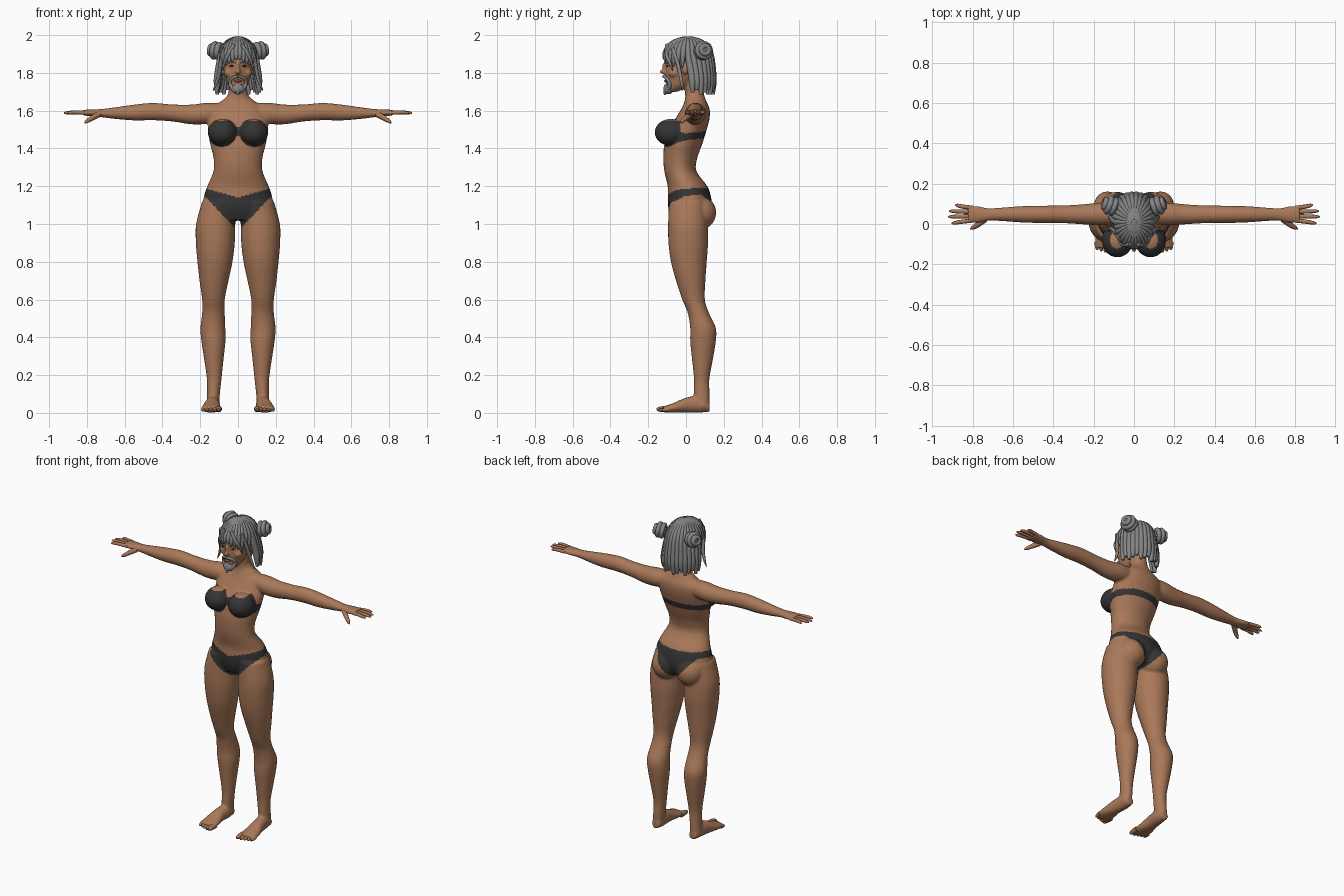
import bpy, bmesh, math
from mathutils import Vector, Matrix

cube = bpy.data.objects.get("Cube")
if cube:
    bpy.data.objects.remove(cube)


def material(name, r, g, b):
    m = bpy.data.materials.new(name)
    m.use_nodes = True
    m.diffuse_color = (r, g, b, 1)
    bsdf = next(n for n in m.node_tree.nodes if n.type == 'BSDF_PRINCIPLED')
    bsdf.inputs["Base Color"].default_value = (r, g, b, 1)
    bsdf.inputs["Roughness"].default_value = 0.7
    return m


SKIN = material("warm brown skin", .40, .19, .10)
CLOTH = material("charcoal cloth", .035, .035, .036)
HAIR = material("grey hair", .23, .235, .23)
LIPS = material("muted red lips", .25, .08, .06)
EYES = material("dark eyes", .03, .02, .015)


def add_object(name, mesh, *mats):
    ob = bpy.data.objects.new(name, mesh)
    bpy.context.scene.collection.objects.link(ob)
    mesh.materials.clear()
    for m in mats:
        mesh.materials.append(m)
    return ob


def finish(name, bm, *mats):
    bmesh.ops.recalc_face_normals(bm, faces=bm.faces)
    mesh = bpy.data.meshes.new(name)
    bm.to_mesh(mesh)
    bm.free()
    mesh.shade_smooth()
    return add_object(name, mesh, *mats)


def bake(ob, *mats):
    """Replace an object by a plain mesh with its modifiers applied."""
    name = ob.name
    dg = bpy.context.evaluated_depsgraph_get()
    mesh = bpy.data.meshes.new_from_object(ob.evaluated_get(dg))
    bpy.data.objects.remove(ob)
    mesh.shade_smooth()
    return add_object(name, mesh, *mats)


def loft(bm, axis, rings, side=1, steps=4, sides=28):
    """Closed smooth skin through elliptical rings: position, centre a, b, radius a, b."""
    rings = [Vector(r) for r in rings]
    path = []
    for i in range(len(rings) - 1):
        p, q = rings[i], rings[i + 1]
        o, n = rings[max(i - 1, 0)], rings[min(i + 2, len(rings) - 1)]
        for k in range(steps):
            t = k / steps
            path.append(p + (q - o) * t * .5 + (o * 2 - p * 5 + q * 4 - n) * t * t * .5
                        + (p * 3 - o - q * 3 + n) * t ** 3 * .5)
    path.append(rings[-1])
    loops = []
    for t, a, b, ra, rb in path:
        loop = []
        for k in range(sides):
            ang = math.tau * k / sides
            co = [a + ra * math.cos(ang), b + rb * math.sin(ang)]
            co.insert(axis, t)
            loop.append(bm.verts.new((co[0] * side, co[1], co[2])))
        loops.append(loop)
    for lo, hi in zip(loops, loops[1:]):
        for k in range(sides):
            j = (k + 1) % sides
            bm.faces.new((lo[k], lo[j], hi[j], hi[k]))
    bm.faces.new(loops[0][::-1])
    bm.faces.new(loops[-1])


def ball(bm, centre, radii, seg=28):
    mat = Matrix.Translation(centre) @ Matrix.Diagonal((*radii, 1))
    bmesh.ops.create_uvsphere(bm, u_segments=seg, v_segments=seg // 2, radius=1, matrix=mat)


def tubes(name, strands, mat, cyclic=False):
    """Tapered tubes; every point is x, y, z, radius."""
    cu = bpy.data.curves.new(name, 'CURVE')
    cu.dimensions = '3D'
    cu.bevel_depth, cu.bevel_resolution = 1, 2
    cu.resolution_u, cu.use_fill_caps = 5, True
    for pts in strands:
        sp = cu.splines.new('NURBS')
        sp.points.add(len(pts) - 1)
        for p, (x, y, z, r) in zip(sp.points, pts):
            p.co, p.radius = (x, y, z, 1), r
        sp.order_u = min(3, len(pts))
        sp.use_endpoint_u, sp.use_cyclic_u = not cyclic, cyclic
    ob = bpy.data.objects.new(name, cu)
    bpy.context.scene.collection.objects.link(ob)
    return bake(ob, mat)


def flip(pts, s):
    return [(x * s, y, z, r) for x, y, z, r in pts]


# Body: torso, head, limbs fused into one skin
bm = bmesh.new()
torso = [(1.02, .02, .12, .09), (1.08, .022, .175, .115), (1.14, .018, .182, .115),
         (1.2, .008, .163, .105), (1.28, -.03, .13, .085), (1.35, -.03, .13, .09),
         (1.42, -.015, .147, .1), (1.5, .01, .16, .1), (1.56, .035, .158, .09),
         (1.61, .05, .145, .075), (1.65, .05, .09, .058), (1.69, .045, .052, .05),
         (1.78, .03, .05, .05)]
loft(bm, 2, [(z, 0, y, a, b) for z, y, a, b in torso])
head = [(1.7, -.07, .025, .025), (1.73, -.047, .05, .058), (1.78, -.025, .066, .085),
        (1.83, -.01, .075, .1), (1.88, 0, .08, .11), (1.93, .005, .074, .1), (1.965, .005, .045, .065)]
loft(bm, 2, [(z, 0, y, a, b) for z, y, a, b in head])
ball(bm, (0, -.122, 1.806), (.014, .018, .013))
ball(bm, (0, -.112, 1.83), (.009, .015, .03))
leg = [(1.12, .1, .01, .09, .1), (1, .118, .01, .104, .105), (.9, .12, .012, .103, .105),
       (.8, .122, .015, .093, .095), (.7, .127, .025, .077, .078), (.6, .13, .04, .06, .06),
       (.53, .13, .065, .06, .056), (.45, .133, .09, .066, .068), (.38, .13, .09, .064, .068),
       (.28, .128, .087, .051, .055), (.18, .126, .083, .039, .041), (.1, .13, .083, .034, .042),
       (.03, .135, .085, .034, .04)]
foot = [(.125, .132, .03, .024, .024), (.07, .132, .045, .036, .044), (0, .138, .041, .04, .04),
        (-.06, .141, .028, .051, .027), (-.12, .141, .018, .053, .016)]
arm = [(.1, .05, 1.59, .05, .05), (.17, .05, 1.585, .056, .056), (.25, .048, 1.58, .05, .052),
       (.35, .048, 1.588, .044, .045), (.45, .048, 1.595, .043, .046), (.55, .048, 1.59, .041, .042),
       (.65, .048, 1.587, .034, .031), (.72, .047, 1.587, .031, .022), (.77, .047, 1.588, .041, .019),
       (.825, .049, 1.59, .042, .014)]
for s in (1, -1):
    loft(bm, 2, leg, s)
    loft(bm, 1, foot, s)
    loft(bm, 0, arm, s)
    ball(bm, (.085 * s, .073, 1.06), (.087, .087, .09))
    ball(bm, (.082 * s, -.08, 1.485), (.078, .086, .072))
    ball(bm, (.082 * s, 0, 1.82), (.012, .02, .03))
    ball(bm, (.05 * s, -.065, 1.8), (.025, .03, .025))
body = finish("body", bm, SKIN)
mod = body.modifiers.new("fuse", 'REMESH')
mod.mode, mod.voxel_size = 'VOXEL', .0065
mod = body.modifiers.new("soften", 'SMOOTH')
mod.factor, mod.iterations = .5, 6
body = bake(body, SKIN, CLOTH)


# Two-piece clothing, chosen by position on the skin
def is_cloth(p):
    x = abs(p.x)
    if x > .22:
        return False
    if p.y < .02:
        top, low = 1.14 + .28 * x, .975 + 1.05 * max(0, x - .012)
    else:
        top, low = 1.19, .985 + 1.2 * x
    if min(low, 1.155) < p.z < top:
        return True
    cup = math.hypot(x - .085, p.z - 1.485) < .077 and p.z < 1.547 and p.y < -.03
    bridge = x < .04 and p.y < 0 and 1.465 < p.z < 1.515
    sag = 1.462 + .1 * max(p.y, 0)
    band = abs(p.z - sag) < (.018 if p.y > 0 else .018 - .3 * p.y) and (x > .09 or p.y > 0)
    return cup or bridge or band


for poly in body.data.polygons:
    poly.material_index = int(is_cloth(poly.center))

# Fingers, thumbs and toes
digits, toes = [], []
for s in (1, -1):
    for base, tip, end in ((.018, .004, .905), (.039, .036, .922), (.06, .064, .917), (.08, .094, .888)):
        digits.append(flip([(.8, base, 1.588, .011), (.86, (base + tip) / 2, 1.592, .0105),
                            (end - .008, tip, 1.588, .009), (end, tip, 1.587, .003)], s))
    digits.append(flip([(.74, .025, 1.58, .017), (.775, -.005, 1.56, .014),
                        (.805, -.022, 1.54, .01), (.812, -.025, 1.535, .003)], s))
    for i in range(5):
        r = .017 if i == 0 else .0125
        x, y = .101 + .0205 * i, -.143 + .007 * i
        toes.append(flip([(x, -.09, .02, r), (x, y, r + .004, r), (x, y - .012, r, r * .4)], s))
tubes("fingers", digits, SKIN)
tubes("toes", toes, SKIN)

# Hair cap, open over the face
bm = bmesh.new()
ball(bm, (0, .01, 1.885), (.096, .13, .108), 40)
face = [v for v in bm.verts if (v.co.y < 0 and v.co.z < 1.88) or (v.co.y < .03 and v.co.z < 1.84)]
bmesh.ops.delete(bm, geom=face, context='VERTS')
cap = finish("hair_cap", bm, HAIR)
mod = cap.modifiers.new("thickness", 'SOLIDIFY')
mod.thickness = .012
bake(cap, HAIR)


# Hair strands from the crown: fringe in front, long curtain behind
strands = []
for i in range(30):
    a = math.tau * (i + .5) / 30 - math.pi
    sx, cy = math.sin(a), -math.cos(a)
    pts = [(.092 * math.sin(t) * sx, .01 + .125 * math.sin(t) * cy, 1.88 + .106 * math.cos(t), r)
           for t, r in ((.1, .009), (.5, .014), (1, .016), (1.45, .017))]
    if cy > -.1:
        end = 1.685 + .012 * (i % 3)
        pts += [(.105 * sx, .03 + .112 * cy, 1.8, .02), (.112 * sx, .035 + .11 * cy, 1.74, .019),
                (.112 * sx, .035 + .108 * cy, end, .009)]
    else:
        pts.append((.095 * sx, .005 + .123 * cy, 1.875 - .05 * abs(sx), .004))
    strands.append(pts)
for s in (1, -1):
    strands.append(flip([(.07, -.07, 1.93, .012), (.092, -.045, 1.86, .011),
                         (.1, -.03, 1.79, .01), (.118, -.02, 1.735, .008), (.132, -.02, 1.705, .002)], s))
    strands.append(flip([(.02, -.1, 1.95, .01), (.055, -.108, 1.895, .011),
                         (.077, -.08, 1.845, .008), (.08, -.07, 1.81, .002)], s))
tubes("hair_strands", strands, HAIR)

# Coiled buns
bm = bmesh.new()
coils = []
for s in (1, -1):
    centre = Vector((.117 * s, .092, 1.918))
    ball(bm, centre, (.037, .04, .04), 20)
    axis = Vector((s, .35, .15)).normalized()
    u = axis.cross(Vector((0, 0, 1))).normalized()
    v = axis.cross(u)
    for off, rad in ((-.016, .036), (.008, .037), (.028, .022)):
        coils.append([(*(centre + axis * off + (u * math.cos(k * math.tau / 10)
                      + v * math.sin(k * math.tau / 10)) * rad), .0145) for k in range(10)])
finish("bun_cores", bm, HAIR)
tubes("bun_coils", coils, HAIR, cyclic=True)

# Beard, moustache and brows
bm = bmesh.new()
ball(bm, (0, -.092, 1.715), (.034, .026, .028))
finish("goatee", bm, HAIR)
whiskers = [[(0, -.095, 1.73, .02), (0, -.11, 1.71, .016), (0, -.112, 1.682, .004)]]
brows = []
for s in (1, -1):
    whiskers.append(flip([(0, -.12, 1.782, .007), (.025, -.11, 1.778, .009), (.044, -.09, 1.758, .008),
                          (.04, -.083, 1.73, .012), (.015, -.098, 1.705, .014)], s))
    brows.append(flip([(.012, -.111, 1.853, .003), (.035, -.104, 1.86, .004), (.056, -.085, 1.855, .002)], s))
tubes("moustache", whiskers, HAIR)
tubes("eyebrows", brows, HAIR)

# Eyes and lips
bm = bmesh.new()
for s in (1, -1):
    ball(bm, (.031 * s, -.099, 1.837), (.014, .006, .005), 16)
finish("eyes", bm, EYES)
bm = bmesh.new()
ball(bm, (0, -.108, 1.757), (.021, .008, .007), 16)
finish("lips", bm, LIPS)
